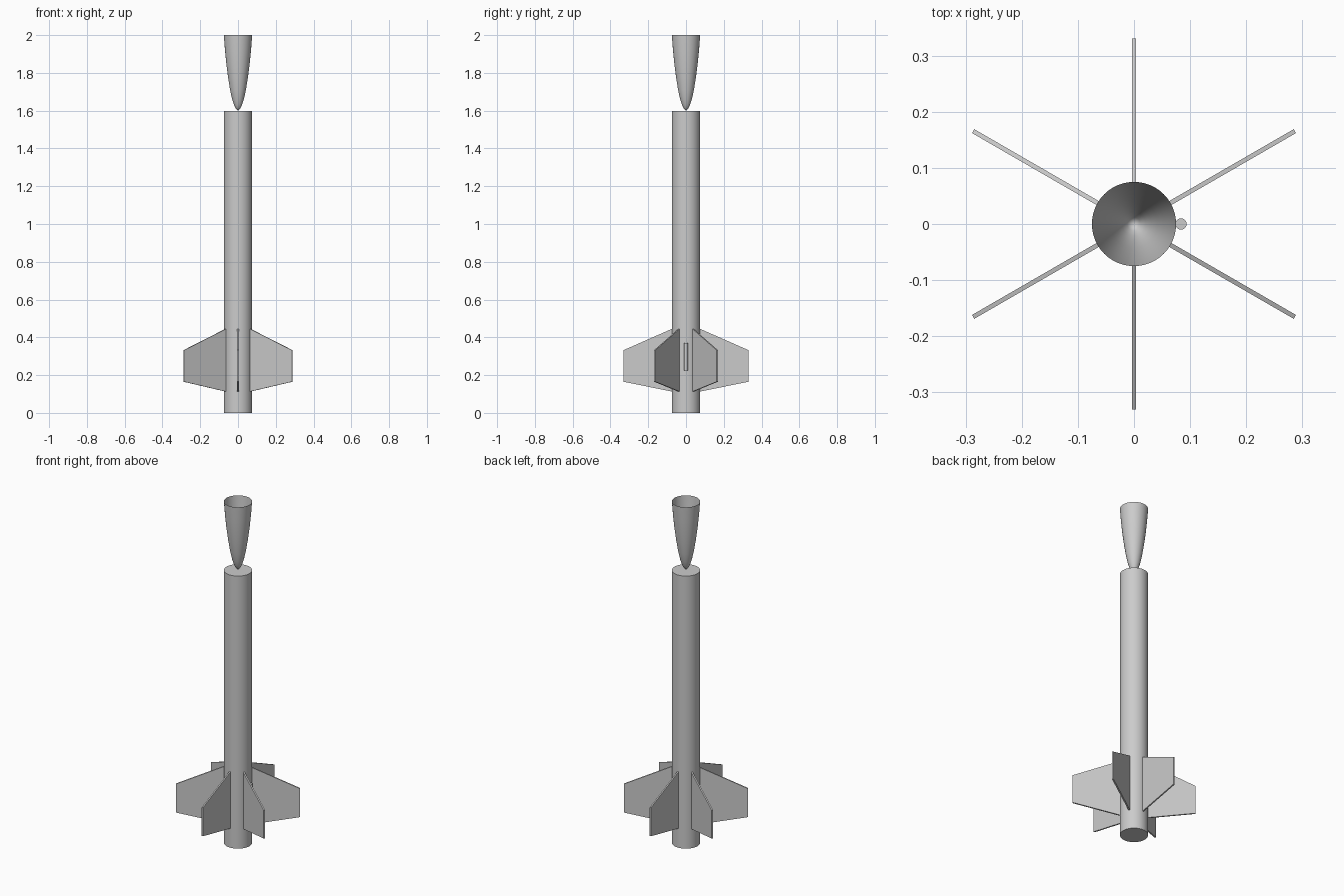
import bpy
import bmesh
import math
from mathutils import Matrix, Vector

cube = bpy.data.objects.get("Cube")
if cube:
    bpy.data.objects.remove(cube)

grey = bpy.data.materials.new("light_grey")
grey.diffuse_color = (0.6, 0.6, 0.6, 1)
grey.use_nodes = True
grey.node_tree.nodes["Principled BSDF"].inputs["Base Color"].default_value = (0.6, 0.6, 0.6, 1)


def finish(bm, name, smooth=False):
    bmesh.ops.recalc_face_normals(bm, faces=bm.faces)
    mesh = bpy.data.meshes.new(name)
    bm.to_mesh(mesh)
    bm.free()
    mesh.materials.append(grey)
    obj = bpy.data.objects.new(name, mesh)
    bpy.context.collection.objects.link(obj)
    if smooth:
        bpy.ops.object.select_all(action='DESELECT')
        obj.select_set(True)
        bpy.context.view_layer.objects.active = obj
        bpy.ops.object.shade_smooth_by_angle(angle=math.radians(35))
    return obj


def lathe(name, profile, x=0, steps=48):
    """Turn a (radius, height) profile around a vertical axis."""
    bm = bmesh.new()
    verts = [bm.verts.new((x + r, 0, z)) for r, z in profile]
    edges = [bm.edges.new(pair) for pair in zip(verts, verts[1:])]
    bmesh.ops.spin(bm, geom=verts + edges, cent=(x, 0, 0), axis=(0, 0, 1),
                   angle=math.tau, steps=steps, use_duplicate=False)
    bmesh.ops.remove_doubles(bm, verts=bm.verts, dist=0.0001)
    return finish(bm, name, True)


def fin(name, angle, thickness=0.008):
    """Swept trapezoid plate standing out from the tube."""
    outline = [(0.07, 0.112), (0.331, 0.165), (0.331, 0.332), (0.07, 0.447)]
    bm = bmesh.new()
    face = bm.faces.new([bm.verts.new((r, -thickness / 2, z)) for r, z in outline])
    out = bmesh.ops.extrude_face_region(bm, geom=[face])
    moved = [v for v in out["geom"] if isinstance(v, bmesh.types.BMVert)]
    bmesh.ops.translate(bm, verts=moved, vec=Vector((0, thickness, 0)))
    bm.transform(Matrix.Rotation(angle, 4, 'Z'))
    return finish(bm, name)


# Closed body tube
lathe("body_tube", [(0, 0), (0.075, 0), (0.075, 1.597), (0, 1.597)])

# Upturned nose shell, open at its wide end
lathe("nose_shell", [(0, 1.6), (0.012, 1.612), (0.021, 1.63), (0.031, 1.66),
                     (0.042, 1.71), (0.053, 1.78), (0.062, 1.85),
                     (0.069, 1.92), (0.075, 2.0)])

# Small guide rod on the left side
lathe("guide_rod", [(0, 0.225), (0.01, 0.225), (0.01, 0.37), (0, 0.37)], x=0.084, steps=20)

# Six evenly spaced fins
for i in range(6):
    fin(f"fin_{i + 1}", math.radians(30 + 60 * i))
